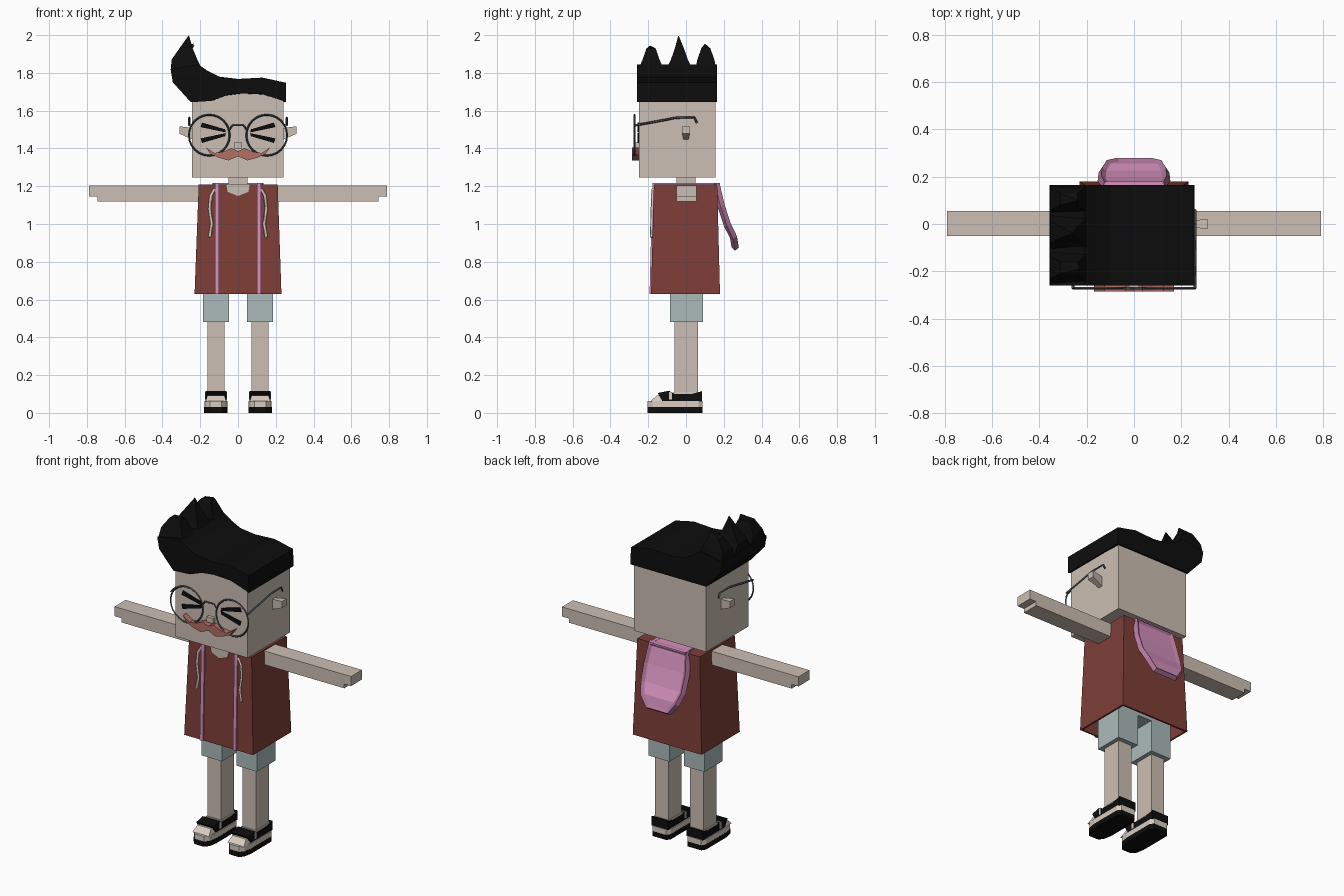
import bpy, bmesh, math
from mathutils import Vector

cube = bpy.data.objects.get("Cube")
if cube:
    bpy.data.objects.remove(cube, do_unlink=True)


def material(name, *srgb):
    lin = [(c / 255 / 12.92) if c < 11 else ((c / 255 + 0.055) / 1.055) ** 2.4 for c in srgb]
    m = bpy.data.materials.new(name)
    m.use_nodes = True
    m.diffuse_color = (*lin, 1)
    m.node_tree.nodes["Principled BSDF"].inputs["Base Color"].default_value = (*lin, 1)
    return m


SKIN = material("skin beige", 204, 191, 179)
BLACK = material("black", 13, 13, 13)
RED = material("brick red", 126, 62, 55)
PINK = material("pink", 214, 146, 190)
RIM = material("dusty pink", 178, 118, 156)
BLUE = material("pale blue", 172, 186, 186)
ROSE = material("rose", 178, 110, 102)
GREY = material("slate grey", 72, 80, 87)
CREAM = material("cream", 216, 204, 192)


def finish(name, bm, *mats):
    bmesh.ops.recalc_face_normals(bm, faces=bm.faces)
    me = bpy.data.meshes.new(name)
    bm.to_mesh(me)
    bm.free()
    ob = bpy.data.objects.new(name, me)
    bpy.context.collection.objects.link(ob)
    for m in mats:
        me.materials.append(m)
    return ob


def loft(name, rings, mat):
    """Join rings of points; a one-point ring closes to a tip."""
    bm = bmesh.new()
    vs = [[bm.verts.new(p) for p in r] for r in rings]
    n = len(vs[0])
    bm.faces.new(vs[0])
    for a, b in zip(vs, vs[1:]):
        for i in range(n):
            j = (i + 1) % n
            bm.faces.new((a[i], a[j], b[0]) if len(b) == 1 else (a[i], a[j], b[j], b[i]))
    if len(vs[-1]) > 1:
        bm.faces.new(vs[-1])
    return finish(name, bm, mat)


def prism(name, pts, axis, a, b, mat):
    place = {"x": lambda p, t: (t, *p), "y": lambda p, t: (p[0], t, p[1]),
             "z": lambda p, t: (*p, t)}[axis]
    return loft(name, [[place(p, t) for p in pts] for t in (a, b)], mat)


def rect(x0, x1, y0, y1, z):
    return [(x0, y0, z), (x1, y0, z), (x1, y1, z), (x0, y1, z)]


def box(name, x0, x1, y0, y1, z0, z1, mat):
    return loft(name, [rect(x0, x1, y0, y1, z0), rect(x0, x1, y0, y1, z1)], mat)


def wire(name, pts, r, mat):
    cu = bpy.data.curves.new(name, "CURVE")
    cu.dimensions = "3D"
    cu.bevel_depth, cu.bevel_resolution = r, 0
    cu.use_fill_caps = True
    sp = cu.splines.new("POLY")
    sp.points.add(len(pts) - 1)
    for p, co in zip(sp.points, pts):
        p.co = (*co, 1)
    cu.materials.append(mat)
    ob = bpy.data.objects.new(name, cu)
    bpy.context.collection.objects.link(ob)


# Head, neck and nose
box("head", -0.243, 0.24, -0.25, 0.155, 1.245, 1.72, SKIN)
box("neck", -0.05, 0.05, -0.05, 0.05, 1.2, 1.25, SKIN)
box("nose", -0.022, 0.022, -0.27, -0.245, 1.4, 1.432, SKIN)

# Hair: swept block with an arched front fringe and straight back hem
hem = [(-0.25, 1.645), (-0.14, 1.652), (-0.06, 1.682), (0.02, 1.692), (0.13, 1.687),
       (0.2, 1.665), (0.255, 1.645)]
crown = [(0.253, 1.748), (0.13, 1.775), (0, 1.768), (-0.1, 1.78), (-0.16, 1.81),
         (-0.21, 1.845), (-0.3, 1.83), (-0.357, 1.82), (-0.345, 1.75)]
loft("hair", [[(x, -0.26, z) for x, z in hem + crown],
              [(x, 0.165, z) for x, z in [(x, 1.645) for x, z in hem] + crown]], BLACK)
for name, y0, y1, tip in (("front", -0.26, -0.11, (-0.23, -0.19, 1.945)),
                          ("middle", -0.115, 0.045, (-0.26, -0.04, 2.0)),
                          ("back", 0.045, 0.165, (-0.235, 0.1, 1.955))):
    ym = (y0 + y1) / 2
    loft(name + "_hair_spike", [rect(-0.356, -0.18, y0, y1, 1.8),
                                rect(-0.352, -0.215, ym - 0.045, ym + 0.045, 1.87),
                                rect(-0.31, -0.24, ym - 0.024, ym + 0.024, 1.93),
                                [tip]], BLACK)

# Moustache
half = [(0.035, 1.402), (0.08, 1.382), (0.125, 1.376), (0.17, 1.405),
        (0.145, 1.37), (0.1, 1.35), (0.05, 1.337)]
prism("moustache", [(0, 1.385)] + half + [(0, 1.358)] + [(-x, z) for x, z in half[::-1]],
      "y", -0.285, -0.25, ROSE)

# Glasses bridge
wire("glasses_bridge", [(x, -0.272, z) for x, z in
                        ((-0.045, 1.5), (-0.03, 1.522), (0.03, 1.522), (0.045, 1.5))], 0.005, GREY)

# Shirt: tapered shell, open at the hem
shirt = loft("shirt", [rect(-0.23, 0.23, -0.185, 0.18, 0.63),
                       rect(-0.208, 0.21, -0.17, 0.165, 1.21)], RED)
bm = bmesh.new()
bm.from_mesh(shirt.data)
bmesh.ops.delete(bm, geom=[f for f in bm.faces if f.normal.z < -0.9], context="FACES_ONLY")
bm.to_mesh(shirt.data)
bm.free()
shell = shirt.modifiers.new("thickness", "SOLIDIFY")
shell.thickness, shell.offset = 0.015, -1
prism("neckline", [(-0.062, 1.211), (-0.055, 1.17), (0, 1.148), (0.055, 1.17), (0.062, 1.211)],
      "y", -0.178, -0.17, SKIN)
box("shorts_waist", -0.185, 0.185, -0.085, 0.09, 0.67, 0.8, BLUE)

# Hood: shield hanging behind the back with a raised rim
rows = [(0.125, 0.178, 1.215), (0.138, 0.205, 1.1), (0.135, 0.238, 1.0),
        (0.115, 0.27, 0.935), (0.072, 0.28, 0.875)]
bm = bmesh.new()
grid = [[bm.verts.new((s * w, y, z)) for s in (-1, 1)] for w, y, z in rows]
for a, b in zip(grid, grid[1:]):
    bm.faces.new((a[0], b[0], b[1], a[1]))
bmesh.ops.recalc_face_normals(bm, faces=bm.faces)
if sum(f.normal.y for f in bm.faces) < 0:
    bmesh.ops.reverse_faces(bm, faces=bm.faces)
inner = list(bm.faces)
rim = bmesh.ops.inset_region(bm, faces=inner, thickness=0.018, depth=-0.012,
                             use_boundary=True, use_even_offset=True)["faces"]
for f in rim:
    f.material_index = 1
me = bpy.data.meshes.new("hood")
bm.to_mesh(me)
bm.free()
hood = bpy.data.objects.new("hood", me)
bpy.context.collection.objects.link(hood)
me.materials.append(PINK)
me.materials.append(RIM)
thick = hood.modifiers.new("thickness", "SOLIDIFY")
thick.thickness, thick.offset, thick.material_offset_rim = 0.028, -1, 1
box("hood_collar", -0.12, 0.12, 0.05, 0.18, 1.209, 1.217, PINK)

for side, s in (("left", 1), ("right", -1)):
    # Ears
    loft(side + "_ear", [[(s * x, y, z) for y, z in ((-w, lo), (w, lo), (w, hi), (-w, hi))]
                         for x, w, lo, hi in ((0.235, 0.012, 1.445, 1.508),
                                              (0.31, 0.022, 1.478, 1.517))], SKIN)

    # Squeezed-shut eyes: two bars per eye
    for part, d in (("upper", 1), ("lower", -1)):
        pts = [(0.065, 0.002), (0.068, 0.018), (0.19, 0.054), (0.198, 0.03)]
        prism(f"{side}_{part}_eye_bar", [(s * x, 1.483 + d * z) for x, z in pts],
              "y", -0.258, -0.249, BLACK)

    # Glasses rim and temple
    bpy.ops.mesh.primitive_torus_add(major_radius=0.108, minor_radius=0.005, major_segments=24,
                                     minor_segments=4, location=(s * 0.152, -0.272, 1.47),
                                     rotation=(math.pi / 2, 0, 0))
    bpy.context.object.name = side + "_glasses_rim"
    bpy.context.object.data.materials.append(GREY)
    wire(side + "_glasses_temple", [(s * 0.258, y, z) for y, z in
         ((-0.272, 1.522), (-0.16, 1.542), (-0.05, 1.563), (0.045, 1.563), (0.058, 1.535))],
         0.006, GREY)

    # Arm with a stepped hand
    prism(side + "_arm", [(s * x, z) for x, z in ((0.19, 1.12), (0.745, 1.12), (0.745, 1.145),
                          (0.79, 1.145), (0.79, 1.203), (0.19, 1.203))], "y", -0.05, 0.055, SKIN)

    # Pink trim running over the shoulder, and drawstring
    prism(side + "_trim", [(-0.184, 0.63), (-0.193, 0.63), (-0.178, 1.218), (0.18, 1.218),
                           (0.18, 1.209), (-0.169, 1.209)], "x", s * 0.1, s * 0.121, PINK)
    wire(side + "_drawstring", [(s * x, y, z) for x, y, z in
         ((0.122, -0.174, 1.185), (0.143, -0.177, 1.15), (0.15, -0.179, 1.08),
          (0.138, -0.181, 1.0), (0.15, -0.183, 0.93))], 0.008, CREAM)

    # Shorts leg and bare leg
    cx = s * 0.117
    box(side + "_shorts_leg", cx - 0.069, cx + 0.069, -0.085, 0.09, 0.48, 0.72, BLUE)
    box(side + "_leg", cx - 0.045, cx + 0.045, -0.06, 0.063, 0.08, 0.5, SKIN)

    # Shoe: layered sole, pale toe, black upper and pale straps
    def outline(w, toe):
        side_pts = [(w, 0.065), (w, -0.13), (w * 0.85, toe + 0.025), (w * 0.5, toe)]
        return ([(cx + x, y) for x, y in [(w * 0.75, 0.088)] + side_pts]
                + [(cx - x, y) for x, y in side_pts[::-1] + [(w * 0.75, 0.088)]])

    prism(side + "_shoe_sole", outline(0.062, -0.205), "z", 0, 0.03, BLACK)
    prism(side + "_shoe_midsole", outline(0.061, -0.203), "z", 0.03, 0.062, CREAM)
    loft(side + "_shoe_toe", [rect(cx - 0.055, cx + 0.055, -0.19, -0.1, 0.06),
                              rect(cx - 0.045, cx + 0.045, -0.155, -0.1, 0.092)], CREAM)
    prism(side + "_shoe_upper", [(0.084, 0.06), (0.084, 0.115), (0.03, 0.1), (-0.06, 0.1),
                                 (-0.09, 0.117), (-0.15, 0.105), (-0.125, 0.062)],
          "x", cx - 0.056, cx + 0.056, BLACK)
    box(side + "_shoe_strap", cx - 0.058, cx + 0.058, -0.09, -0.075, 0.07, 0.111, CREAM)
    box(side + "_shoe_collar", cx - 0.05, cx + 0.05, -0.065, 0.07, 0.095, 0.11, CREAM)
